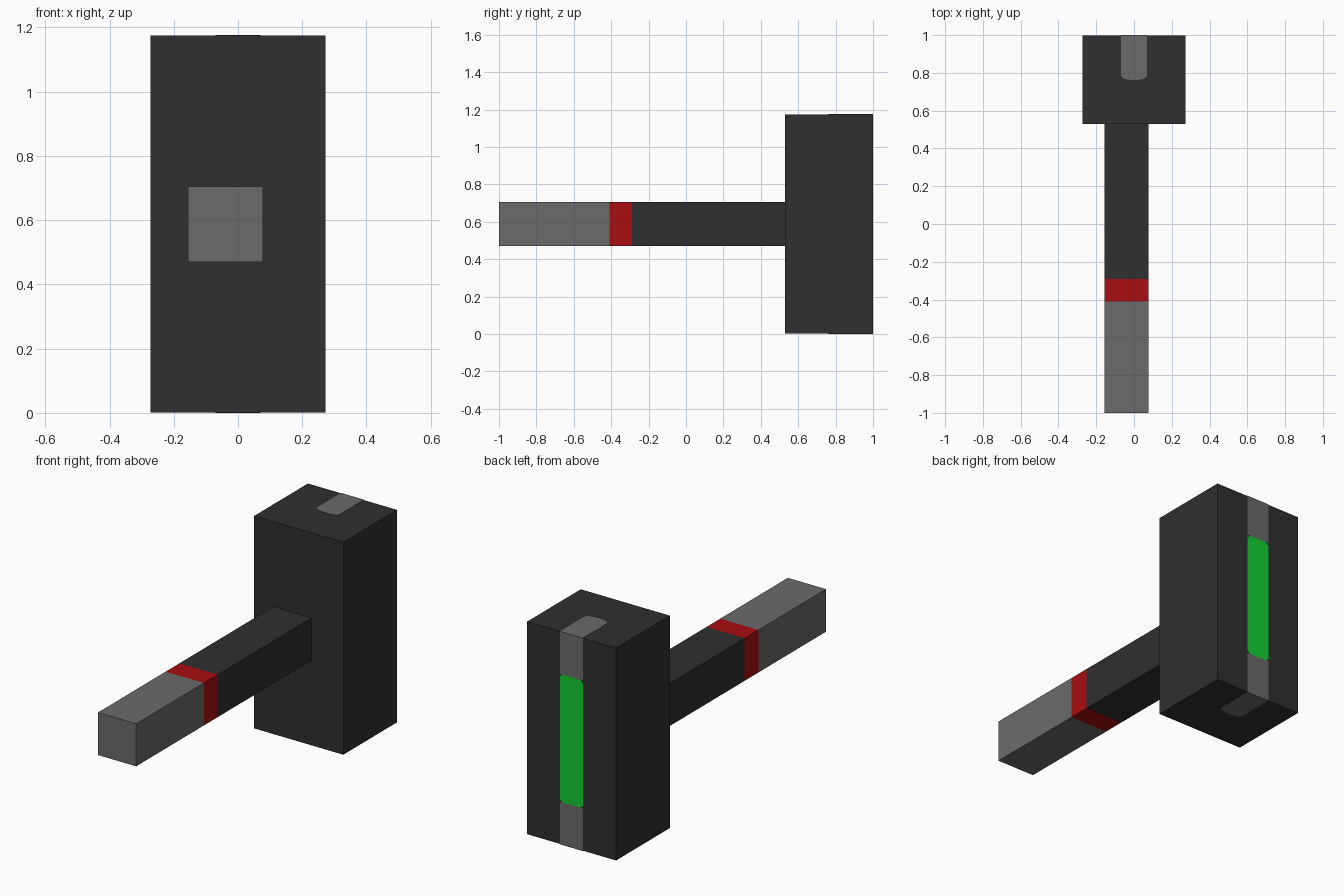
import bpy, bmesh, math
from mathutils import Vector

if "Cube" in bpy.data.objects:
    bpy.data.objects.remove(bpy.data.objects["Cube"])


def mat(name, rgb):
    m = bpy.data.materials.new(name)
    m.diffuse_color = (*rgb, 1)
    m.use_nodes = True
    m.node_tree.nodes["Principled BSDF"].inputs["Base Color"].default_value = m.diffuse_color
    return m


DARK = mat("charcoal", (0.029, 0.029, 0.029))
GREY = mat("grey", (0.145, 0.145, 0.145))
RED = mat("red", (0.39, 0.004, 0.005))
GREEN = mat("green", (0.006, 0.62, 0.032))


def finish(name, bm, mats):
    bmesh.ops.recalc_face_normals(bm, faces=bm.faces)
    me = bpy.data.meshes.new(name)
    bm.to_mesh(me)
    bm.free()
    for m in mats:
        me.materials.append(m)
    ob = bpy.data.objects.new(name, me)
    bpy.context.collection.objects.link(ob)
    return ob


def box(name, lo, hi, mats):
    bm = bmesh.new()
    bmesh.ops.create_cube(bm, size=1)
    for v in bm.verts:
        v.co = [(a + b) / 2 + c * (b - a) for a, b, c in zip(lo, hi, v.co)]
    return finish(name, bm, mats)


def plate(name, points, push, material):
    """Thin inlay: flat outline extruded by a small vector."""
    bm = bmesh.new()
    f = bm.faces.new([bm.verts.new(p) for p in points])
    ext = bmesh.ops.extrude_face_region(bm, geom=[f], use_keep_orig=True)
    bmesh.ops.translate(bm, vec=Vector(push),
                        verts=[g for g in ext["geom"] if isinstance(g, bmesh.types.BMVert)])
    return finish(name, bm, [material])


T = 0.0015                 # inlay thickness
H = 1.176                  # head height
W = 0.07                   # half width of the inlay
Z0, Z1 = 0.235, 0.941      # light strip span

# hammer-shaped head block
box("head", (-0.272, 0.53, T), (0.272, 1 - T, H - T), [DARK])

# handle with dark shaft, red ring and grey grip, split by position along y
handle = box("handle", (-0.155, -1, 0.47), (0.078, 0.53, 0.705), [DARK, RED, GREY])
bm = bmesh.new()
bm.from_mesh(handle.data)
for y in (-0.41, -0.29):
    bmesh.ops.bisect_plane(bm, geom=bm.verts[:] + bm.edges[:] + bm.faces[:],
                           plane_co=(0, y, 0), plane_no=(0, 1, 0))
for f in bm.faces:
    y = f.calc_center_median().y
    f.material_index = 2 if y < -0.41 else 1 if y < -0.29 else 0
bm.to_mesh(handle.data)
bm.free()

# rounded grey inlay on the top and bottom of the head
rx, ry, y_end = 0.055, 0.028, 0.763
arc = [i * math.pi / 12 for i in range(7)]
right = [(W - rx + rx * math.cos(a), y_end + ry - ry * math.sin(a)) for a in arc]
outline = [(W, 1)] + right + [(-x, y) for x, y in reversed(right)] + [(-W, 1)]
for name, z, d in (("top_inlay", H - T, T), ("bottom_inlay", T, -T)):
    plate(name, [(x, y, z) for x, y in outline], (0, 0, d), GREY)

# grey inlay on the back, above and below the light strip
for name, a, b in (("back_inlay_lower", 0, Z0), ("back_inlay_upper", Z1, H)):
    plate(name, [(-W, 1 - T, a), (W, 1 - T, a), (W, 1 - T, b), (-W, 1 - T, b)], (0, T, 0), GREY)

# green light strip with clipped corners
c = 0.014
strip = [(-W + c, Z0), (W - c, Z0), (W, Z0 + c), (W, Z1 - c),
         (W - c, Z1), (-W + c, Z1), (-W, Z1 - c), (-W, Z0 + c)]
plate("light_strip", [(x, 1 - T, z) for x, z in strip], (0, T, 0), GREEN)
